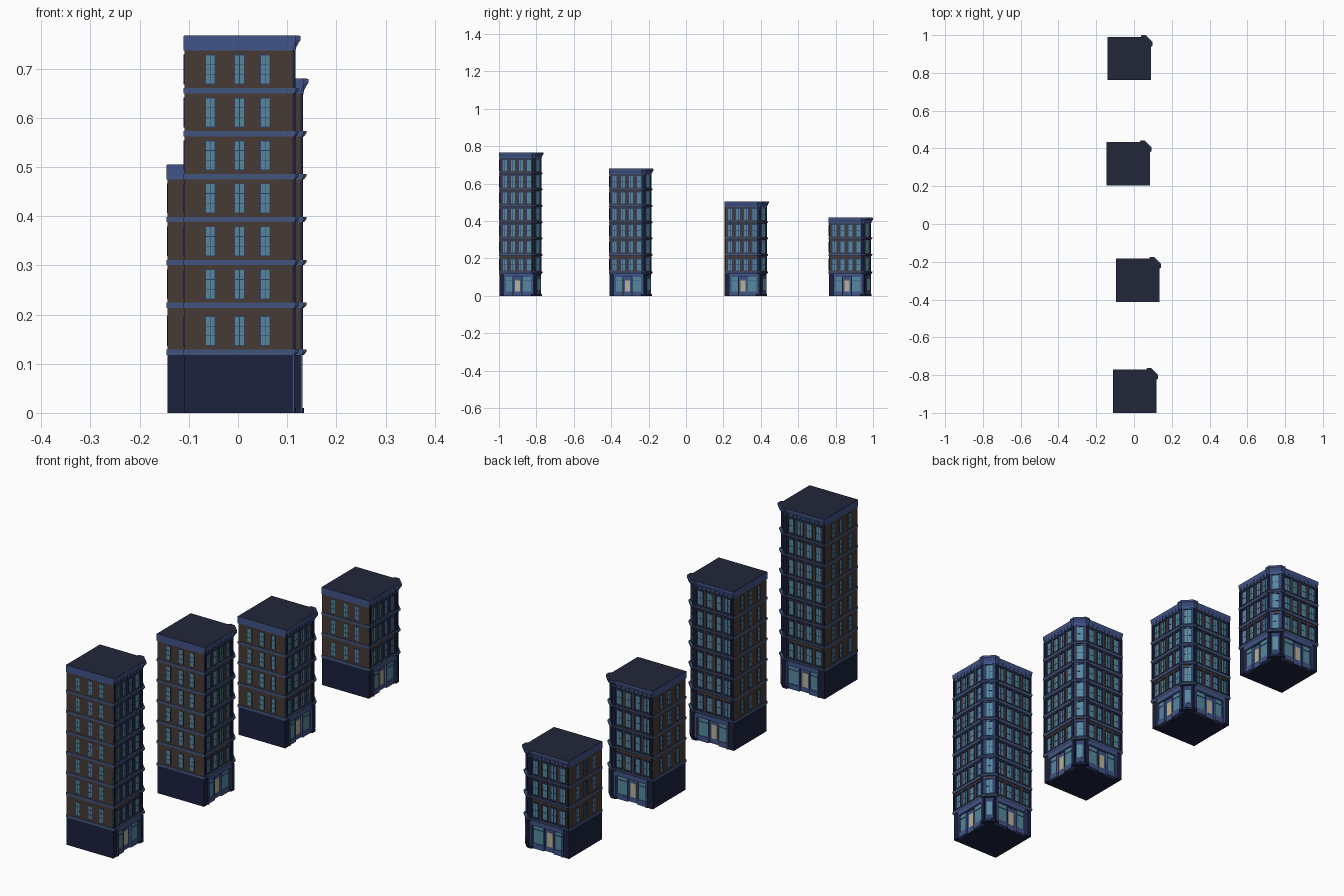
import bpy, bmesh
from mathutils import Vector

if "Cube" in bpy.data.objects:
    bpy.data.objects.remove(bpy.data.objects["Cube"])

MATS = {}
for mname, c in {"brick": (.062, .043, .036), "trim": (.055, .09, .25), "band": (.055, .09, .2),
                 "navy": (.011, .015, .047), "roof": (.016, .019, .04), "glass": (.09, .25, .34),
                 "frame": (.03, .05, .14), "door": (.5, .45, .3)}.items():
    MATS[mname] = bpy.data.materials.new(mname)
    MATS[mname].diffuse_color = (*c, 1)

# Wall frames as (direction along wall, outward normal)
X, Y, D = Vector((1, 0, 0)), Vector((0, 1, 0)), 2 ** -.5
FACADES = [(Y, X), (X, Y)]
SIDES = [(X, -Y), (Y, -X)]
CORNER = (Vector((D, -D, 0)), Vector((D, D, 0)))


def box(bm, fr, u0, u1, n0, n1, z0, z1):
    v = [bm.verts.new(fr[0] * u + fr[1] * n + Vector((0, 0, z)))
         for z in (z0, z1) for u, n in ((u0, n0), (u1, n0), (u1, n1), (u0, n1))]
    for f in ((0, 1, 2, 3), (4, 5, 6, 7), (0, 1, 5, 4), (1, 2, 6, 5), (2, 3, 7, 6), (3, 0, 4, 7)):
        bm.faces.new([v[i] for i in f])


def loft(bm, levels):
    # levels: list of (z, polygon), joined by side faces and capped
    rings = [[bm.verts.new((x, y, z)) for x, y in poly] for z, poly in levels]
    for a, b in zip(rings, rings[1:]):
        for i in range(len(a)):
            j = (i + 1) % len(a)
            bm.faces.new((a[i], a[j], b[j], b[i]))
    bm.faces.new(rings[0])
    bm.faces.new(rings[-1])


def outline(o, t, b=-.112, c=.036):
    # square plan with a projecting chamfered corner bay
    f = .11 + o
    e = f + t
    return [(b, b), (f, b), (f, .064), (e, .068), (e, e - c),
            (e - c, e), (.068, e), (.064, f), (b, f)]


def window(p, fr, u, n, z0, z1, w, bars, t=.0015):
    # glass pane with frame and glazing bars
    box(p["glass"], fr, u - w, u + w, n - .002, n + .0006, z0, z1)
    fw = .0016
    for s in (-1, 1):
        e = u + s * w
        box(p["frame"], fr, e - fw / 2, e + fw / 2, n - .002, n + t, z0, z1)
    box(p["frame"], fr, u - .0006, u + .0006, n - .002, n + t, z0, z1)
    for k in range(bars + 2):
        z = z0 + (z1 - z0) * k / (bars + 1)
        box(p["frame"], fr, u - w, u + w, n - .002, n + t, z - .0007, z + .0007)


PARTS = {"brick": "brick_walls", "trim": "trim_and_cornice", "band": "floor_bands",
         "navy": "ground_floor", "roof": "roof", "glass": "window_glass",
         "frame": "window_frames", "door": "shop_doors"}


def building(tag, cx, cy, storeys):
    p = {k: bmesh.new() for k in PARTS}
    base = [.124] + [.219 + .0873 * i for i in range(storeys)]
    top = base[-1]

    # Ground floor with set-back shopfronts and cut corner
    loft(p["navy"], [(z, [(-.11, -.11), (.1, -.11), (.1, .05), (.05, .1), (-.11, .1)]) for z in (0, .124)])
    step = [(.05, .1), (.1, .05), (.117, .066), (.117, .084), (.084, .117), (.066, .117)]
    loft(p["navy"], [(z, step) for z in (0, .01)])
    for fr in FACADES:
        box(p["navy"], fr, -.11, -.08, .095, .11, 0, .124)
        box(p["trim"], fr, -.084, -.078, .095, .114, 0, .122)
        box(p["navy"], fr, .066, .080, .092, .112, 0, .124)
        box(p["trim"], fr, .064, .070, .095, .114, 0, .122)
        # Shopfront: sign board, base panels, glass, door
        box(p["trim"], fr, -.08, .066, .095, .113, .1, .121)
        for a, b in ((-.078, -.036), (.010, .064)):
            box(p["trim"], fr, a, b, .095, .109, 0, .022)
            box(p["glass"], fr, a, b, .095, .106, .022, .1)
            box(p["trim"], fr, a, b, .095, .108, .080, .083)
            for e in (a + .002, b - .002):
                box(p["trim"], fr, e - .002, e + .002, .095, .109, .02, .1)
        box(p["trim"], fr, -.034, .008, .099, .1015, 0, .1)
        box(p["door"], fr, -.026, 0, .1, .1025, .022, .082)
    # Corner entrance
    box(p["frame"], CORNER, -.018, .018, .139, .1432, .01, .11)
    box(p["glass"], CORNER, -.011, .011, .14, .1442, .03, .09)

    # Brick upper storeys and floor bands
    loft(p["brick"], [(z, outline(0, .004, -.11)) for z in (.124, top)])
    for z in base[:-1]:
        loft(p["band"], [(z - .006, outline(.003, .004)), (z, outline(.007, .005)),
                         (z + .005, outline(.007, .005))])

    for i, z in enumerate(base[:-1]):
        z0, z1, zt = z + .013, z + .072, base[i + 1]
        # Plain party walls
        for fr in SIDES:
            for u in (-.057, .002, .054):
                window(p, fr, u, .11, z0, z1, .0095, 2)
        # Decorated street facades
        for fr in FACADES:
            for k in range(4):
                u = -.081 + .043 * k
                window(p, fr, u, .11, z0 - .002, z1, .0115, 1)
                box(p["frame"], fr, u - .015, u + .015, .108, .115, z0 - .005, z0 - .001)
                box(p["frame"], fr, u - .015, u + .015, .108, .115, z1, z1 + .006)
                for s in (-.0135, .0135):
                    box(p["frame"], fr, u + s - .0015, u + s + .0015, .108, .113, z0, z1)
            for a, b in ((-.11, -.103), (.066, .078)):
                box(p["navy"], fr, a, b, .107, .1155, z + .005, zt - .005)
        # Corner bay window and its columns
        window(p, CORNER, 0, .1358, z0 - .003, z1 + .003, .0135, 1)
        box(p["trim"], CORNER, -.018, .018, .134, .14, z1 + .003, z1 + .008)
        for s in (-1, 1):
            box(p["frame"], CORNER, s * .0205 - .0035, s * .0205 + .0035, .132, .139, z + .005, zt)

    # Cornice with flared profile, brackets and flat roof
    loft(p["trim"], [(top - .006, outline(.002, .004)), (top + .002, outline(.003, .005)),
                     (top + .010, outline(.0055, .007)), (top + .015, outline(.007, .009)),
                     (top + .0235, outline(.007, .009))])
    for fr in FACADES:
        for k in range(9):
            u = -.102 + .0203 * k
            box(p["trim"], fr, u - .002, u + .002, .108, .116, top - .008, top + .008)
    loft(p["roof"], [(z, outline(.005, .008, -.111)) for z in (top + .022, top + .0242)])

    for key, bm in p.items():
        bmesh.ops.recalc_face_normals(bm, faces=bm.faces)
        me = bpy.data.meshes.new(f"{tag}_{PARTS[key]}")
        bm.to_mesh(me)
        bm.free()
        me.materials.append(MATS[key])
        ob = bpy.data.objects.new(me.name, me)
        ob.location = (cx, cy, 0)
        bpy.context.collection.objects.link(ob)


# Four buildings in a row, tallest at the front
building("tallest_block", .001, -.888, 7)
building("tall_block", .017, -.3, 6)
building("medium_block", -.033, .317, 4)
building("short_block", -.028, .874, 3)

for m in bpy.data.materials:
    if m.users and not m.is_grease_pencil:
        m.use_nodes = True
        m.node_tree.nodes["Principled BSDF"].inputs["Base Color"].default_value = m.diffuse_color
